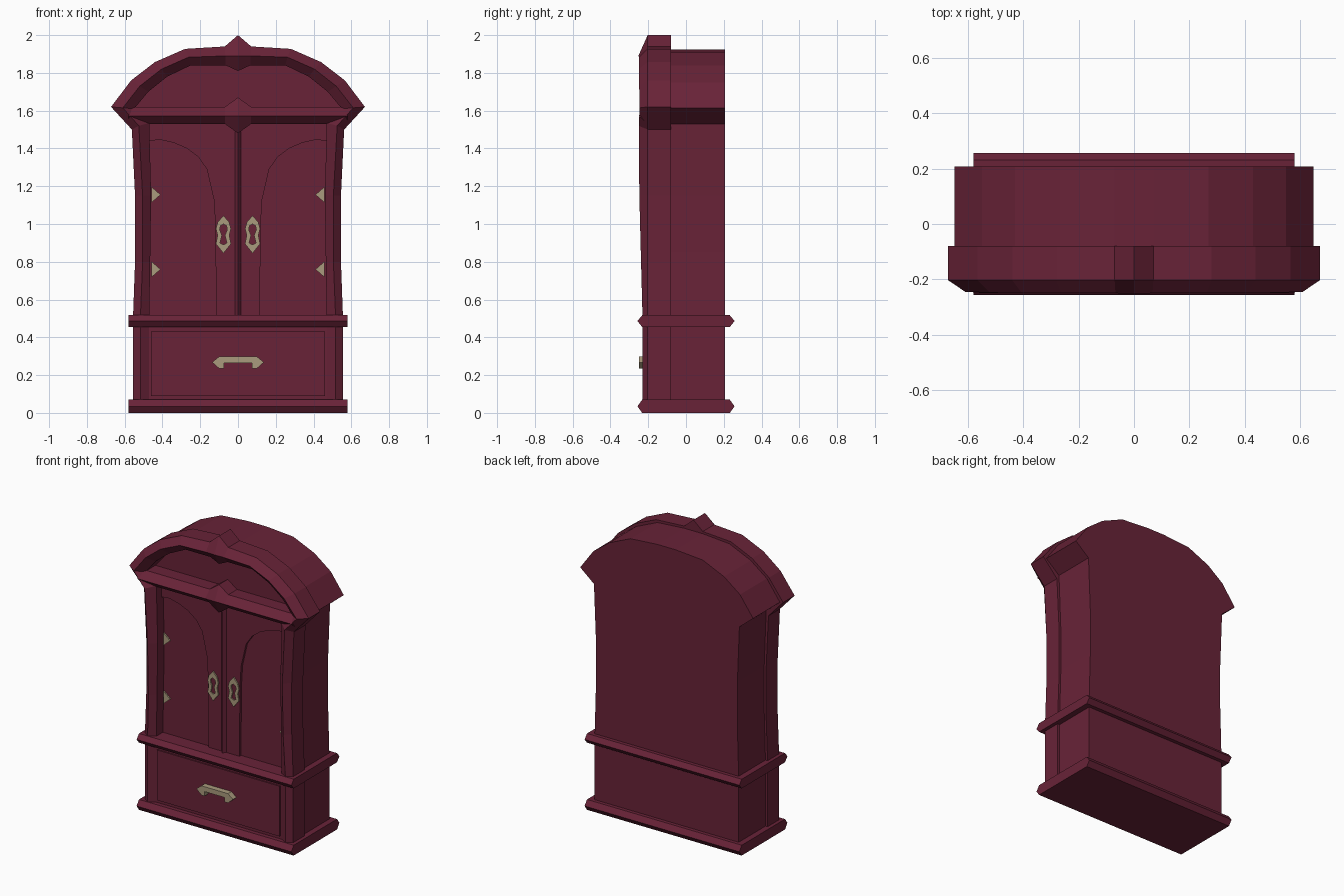
import bpy, bmesh


def material(name, col):
    m = bpy.data.materials.new(name)
    m.diffuse_color = (*col, 1)
    return m


WOOD = material("dark red wood", (0.140, 0.0165, 0.039))
BRASS = material("dull brass", (0.40, 0.325, 0.205))


def loft(name, sections, mat=WOOD, ring=False):
    """Join closed cross-sections with quads; cap the ends, or close into a ring."""
    bm = bmesh.new()
    rows = [[bm.verts.new(p) for p in s] for s in sections]
    n = len(rows[0])
    pairs = list(zip(rows, rows[1:])) + ([(rows[-1], rows[0])] if ring else [])
    for a, b in pairs:
        for i in range(n):
            j = (i + 1) % n
            bm.faces.new((a[i], a[j], b[j], b[i]))
    if not ring:
        bm.faces.new(rows[0])
        bm.faces.new(rows[-1])
    bmesh.ops.recalc_face_normals(bm, faces=bm.faces)
    me = bpy.data.meshes.new(name)
    bm.to_mesh(me)
    bm.free()
    me.materials.append(mat)
    ob = bpy.data.objects.new(name, me)
    bpy.context.collection.objects.link(ob)
    return ob


def slab(name, outline, y0, y1, mat=WOOD):
    """Extrude an (x, z) outline along y."""
    return loft(name, [[(x, y, z) for x, z in outline] for y in (y0, y1)], mat)


def rect(x0, x1, z0, z1):
    return [(x0, z0), (x1, z0), (x1, z1), (x0, z1)]


def mirrored(half):
    """Complete a right-half outline whose first and last points may lie on x = 0."""
    return half + [(-x, z) for x, z in reversed(half) if x > 0]


# Cabinet body with the arched top
slab("cabinet_body", mirrored([
    (0.54, 0.02), (0.54, 0.5), (0.53, 0.85), (0.53, 1.15), (0.545, 1.53),
    (0.648, 1.615), (0.55, 1.75), (0.43, 1.84), (0.27, 1.91), (0.07, 1.925)]),
    -0.09, 0.207)

# Pillars and arch in one sweep: outer x z, ridge x z y, inner x z
half = [
    (0.556, 0.03, 0.517, 0.03, -0.23, 0.47, 0.03),
    (0.556, 0.50, 0.517, 0.50, -0.23, 0.47, 0.50),
    (0.545, 0.80, 0.505, 0.80, -0.238, 0.465, 0.80),
    (0.545, 1.15, 0.505, 1.15, -0.247, 0.46, 1.15),
    (0.562, 1.50, 0.525, 1.52, -0.25, 0.47, 1.535),
    (0.672, 1.62, 0.61, 1.615, -0.245, 0.55, 1.61),
    (0.566, 1.76, 0.52, 1.73, -0.248, 0.475, 1.70),
    (0.44, 1.857, 0.405, 1.82, -0.25, 0.375, 1.78),
    (0.28, 1.927, 0.262, 1.883, -0.25, 0.25, 1.84),
    (0.07, 1.94, 0.067, 1.89, -0.25, 0.065, 1.84),
    (0.0, 2.0, 0.0, 1.89, -0.252, 0.0, 1.81)]


def frame_section(s, side):
    ox, oz, rx, rz, ry, ix, iz = s
    return [(side * ox, -0.08, oz), (side * ox, -0.203, oz), (side * rx, ry, rz),
            (side * ix, -0.203, iz), (side * ix, -0.08, iz)]


loft("pillars_and_arch", [frame_section(s, 1) for s in half]
     + [frame_section(s, -1) for s in half[-2::-1]])

# Ridged beam over the doors, with a pointed centre
loft("cross_beam", [
    [(x, -0.08, 1.62 + 0.05 * k), (x, -0.203, 1.62 + 0.05 * k), (x, -0.25, 1.573),
     (x, -0.203, 1.53 - 0.05 * k), (x, -0.08, 1.53 - 0.05 * k)]
    for x, k in ((-0.58, 0), (-0.07, 0), (0, 1), (0.07, 0), (0.58, 0))])

# Recessed panel under the arch
slab("arch_panel", mirrored([(0.57, 1.58), (0.57, 1.62), (0.49, 1.72), (0.39, 1.80),
                             (0.26, 1.86), (0.07, 1.86)]), -0.11, -0.08)

# Six-sided mouldings at the foot and above the drawer
for name, z0, z1 in (("foot_moulding", 0.0, 0.07), ("waist_moulding", 0.455, 0.517)):
    zm = (z0 + z1) / 2
    prof = [(-0.232, z0), (-0.257, zm), (-0.232, z1), (0.232, z1), (0.257, zm), (0.232, z0)]
    loft(name, [[(x, y, z) for y, z in prof] for x in (-0.58, 0.58)])

# Drawer front with a raised face
slab("drawer_surround", rect(-0.48, 0.48, 0.04, 0.48), -0.203, -0.08)
slab("drawer_face", rect(-0.46, 0.46, 0.09, 0.43), -0.212, -0.20)

# Drawer handle
slab("drawer_handle", mirrored([(0.075, 0.265), (0.075, 0.235), (0.10, 0.235),
                                (0.137, 0.268), (0.10, 0.298)]), -0.25, -0.21, BRASS)

# Ridge between the doors
loft("door_ridge", [[(-0.021, -0.145, z), (0, -0.172, z), (0.021, -0.145, z), (0, -0.08, z)]
                    for z in (0.5, 1.57)])

# Doors, lock plates and hinges on both sides
plate = mirrored([(0, 0.10), (0.03, 0.065), (0.04, 0.03), (0.031, -0.005), (0.04, -0.05), (0, -0.10)])
keyhole = mirrored([(0, 0.055), (0.016, 0.045), (0.02, 0.025), (0.008, -0.005), (0.018, -0.045), (0, -0.055)])
for s, side in ((-1, "left"), (1, "right")):
    slab(side + "_door_panel", rect(s * 0.01, s * 0.49, 0.48, 1.57), -0.133, -0.08)
    frame = [(0.015, 0.49), (0.115, 0.49), (0.12, 1.0), (0.128, 1.13), (0.165, 1.29),
             (0.21, 1.355), (0.27, 1.40), (0.34, 1.43), (0.41, 1.446), (0.48, 1.44),
             (0.48, 1.56), (0.015, 1.56)]
    slab(side + "_door_frame", [(s * x, z) for x, z in frame], -0.15, -0.13)
    loft(side + "_lock_plate", [[(s * 0.077 + x, y, 0.945 + z) for x, z in o]
                                for o, y in ((plate, -0.15), (plate, -0.159),
                                             (keyhole, -0.159), (keyhole, -0.15))],
         BRASS, ring=True)
    for z, level in ((0.76, "lower"), (1.155, "upper")):
        slab(f"{side}_{level}_hinge", [(s * 0.458, z - 0.042), (s * 0.41, z), (s * 0.458, z + 0.042)],
             -0.142, -0.13, BRASS)
